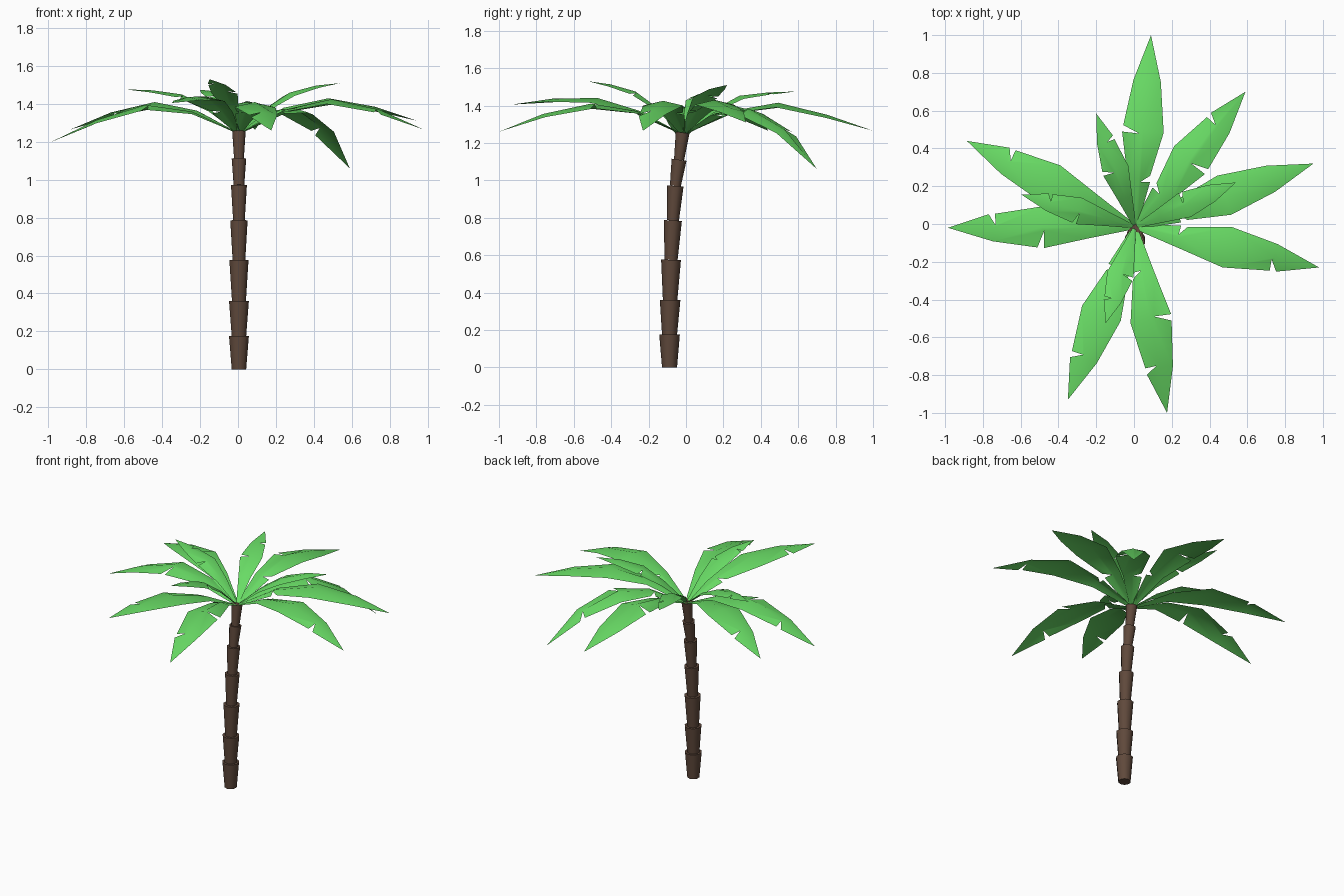
import bpy, bmesh, math
from mathutils import Vector

cube = bpy.data.objects.get("Cube")
if cube:
    bpy.data.objects.remove(cube, do_unlink=True)


def make_material(name, color):
    mat = bpy.data.materials.new(name)
    mat.use_nodes = True
    mat.diffuse_color = color
    bsdf = mat.node_tree.nodes["Principled BSDF"]
    bsdf.inputs["Base Color"].default_value = color
    bsdf.inputs["Roughness"].default_value = 0.8
    return mat


bark = make_material("brown bark", (0.115, 0.066, 0.044, 1))
leaf = make_material("leaf green", (0.14, 0.71, 0.13, 1))


def add_object(name, bm, mat, sharp_angle):
    mesh = bpy.data.meshes.new(name)
    bm.to_mesh(mesh)
    bm.free()
    mesh.materials.append(mat)
    obj = bpy.data.objects.new(name, mesh)
    bpy.context.collection.objects.link(obj)
    bpy.ops.object.select_all(action='DESELECT')
    obj.select_set(True)
    bpy.context.view_layer.objects.active = obj
    bpy.ops.object.shade_smooth_by_angle(angle=math.radians(sharp_angle))
    return obj


# Trunk: stacked flaring segments along a gently bending path (y, z, flare radius)
JOINTS = [(-0.088, 0, 0.055), (-0.088, 0.175, 0.055), (-0.085, 0.36, 0.055),
          (-0.08, 0.575, 0.053), (-0.07, 0.785, 0.048), (-0.057, 0.97, 0.044),
          (-0.037, 1.11, 0.04), (-0.018, 1.255, 0.037)]


def trunk_segment(name, low, high):
    a, b = Vector((0.005, low[0], low[1])), Vector((0.005, high[0], high[1]))
    axis = b - a
    bm = bmesh.new()
    bmesh.ops.create_cone(bm, cap_ends=True, segments=10, radius1=high[2] * 0.73,
                          radius2=high[2], depth=axis.length)
    turn = axis.to_track_quat('Z', 'Y').to_matrix()
    for v in bm.verts:
        v.co = turn @ v.co + (a + b) / 2
    add_object(name, bm, bark, 50)


for i in range(len(JOINTS) - 1):
    trunk_segment(f"trunk_segment_{i + 1}", JOINTS[i], JOINTS[i + 1])

# Fronds: arched blades with a raised midrib and V-shaped tears in the edges
ROOT = Vector((0.005, -0.015, 1.245))
ROWS = (0, 0.25, 0.5, 0.76, 1)
HALF_WIDTHS = (0.012, 0.06, 0.11, 0.073, 0)


def frond(name, tip, heights, tears, size=1.0):
    """tears: strings of side (L or R, looking outward) and row number."""
    tip = Vector(tip)
    across = Vector((ROOT.y - tip.y, tip.x - ROOT.x, 0)).normalized()
    zs = (ROOT.z, *heights, tip.z)
    bm = bmesh.new()

    def mid(t):
        p = ROOT.lerp(tip, t)
        i = min(int(sum(t >= r for r in ROWS)) - 1, len(ROWS) - 2)
        f = (t - ROWS[i]) / (ROWS[i + 1] - ROWS[i])
        p.z = zs[i] + (zs[i + 1] - zs[i]) * f
        return p

    def blade_point(t, width):
        return bm.verts.new(mid(t) + across * width - Vector((0, 0, abs(width) * 0.23)))

    rib = [bm.verts.new(mid(t)) for t in ROWS]
    for side, sign in (("L", 1), ("R", -1)):
        # each row gives the edge points met before and after it
        before, after = [[]], [[blade_point(0, sign * HALF_WIDTHS[0] * size)]]
        for i in range(1, len(ROWS) - 1):
            w, t = sign * HALF_WIDTHS[i] * size, ROWS[i]
            if f"{side}{i}" in tears:
                notch = blade_point(t - 0.015, w * 0.17)
                before.append([blade_point(t - 0.012, w), notch])
                after.append([notch, blade_point(t + 0.022, w * 0.97)])
            else:
                edge = blade_point(t, w)
                before.append([edge])
                after.append([edge])
        before.append([])
        for i in range(len(ROWS) - 1):
            loop = [rib[i], *after[i], *before[i + 1], rib[i + 1]]
            bm.faces.new(loop[::-1] if sign > 0 else loop)
    bm.normal_update()
    add_object(name, bm, leaf, 60)


# Long lower fronds: tip, heights along the midrib, tears
LOWER = [
    ((0.09, 1.0, 1.265), (1.37, 1.415, 1.35), "L2 R1"),
    ((0.59, 0.70, 1.06), (1.36, 1.38, 1.27), "L3 R2 L1"),
    ((0.95, 0.32, 1.31), (1.38, 1.43, 1.385), "R1"),
    ((0.98, -0.23, 1.265), (1.37, 1.425, 1.37), "R3 L1"),
    ((0.175, -1.0, 1.26), (1.37, 1.41, 1.355), "L2 R3 R1"),
    ((-0.35, -0.93, 1.405), (1.37, 1.44, 1.437), "R3 R1"),
    ((-0.985, -0.02, 1.20), (1.36, 1.395, 1.315), "L2 R3"),
    ((-0.885, 0.44, 1.265), (1.365, 1.41, 1.355), "R3"),
]
for n, (tip, heights, tears) in enumerate(LOWER, 1):
    frond(f"lower_frond_{n}", tip, heights, tears)

# Short upper fronds, rising towards their tips
UPPER = [
    ((0.54, 0.22, 1.51), (1.37, 1.46, 1.497), "L2"),
    ((-0.15, -0.525, 1.53), (1.38, 1.475, 1.513), "L2 R3"),
    ((-0.595, 0.155, 1.477), (1.37, 1.45, 1.472), "R3 L2"),
    ((-0.2, 0.585, 1.475), (1.37, 1.452, 1.47), "R3 L2"),
]
for n, (tip, heights, tears) in enumerate(UPPER, 1):
    frond(f"upper_frond_{n}", tip, heights, tears, size=0.65)
